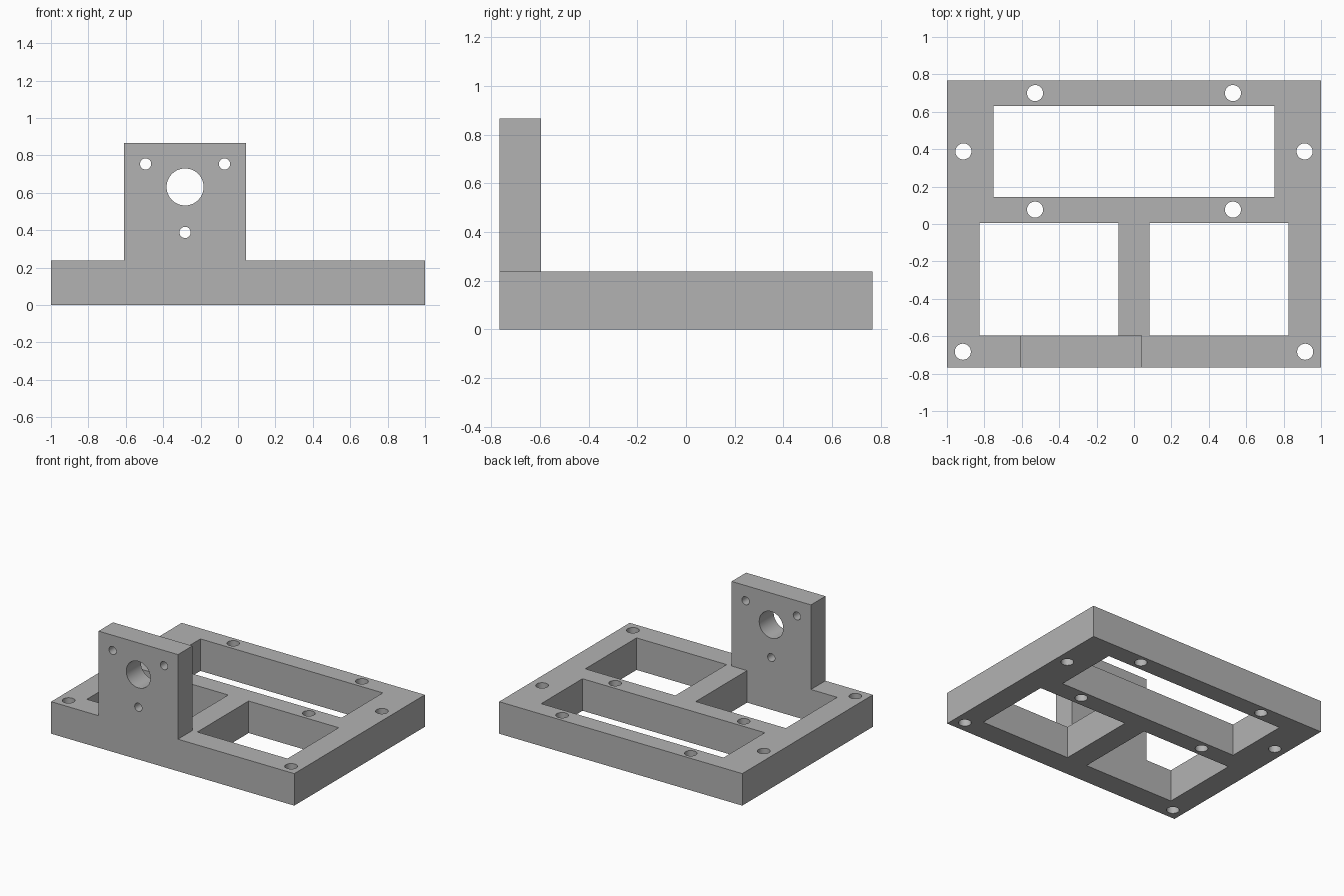
import bpy
import math
from mathutils import Matrix, Vector

cube = bpy.data.objects.get("Cube")
if cube:
    bpy.data.objects.remove(cube, do_unlink=True)

# Main dimensions
HALF_W, HALF_D = 1.0, 0.767
BASE_H, TOP = 0.238, 0.867
PLATE_L, PLATE_R, PLATE_BACK = -0.61, 0.043, -0.597
BORE_X = -0.283
EXTRA = 0.05

grey = bpy.data.materials.new("plain grey")
grey.use_nodes = True
colour = (0.45, 0.45, 0.45, 1)
grey.diffuse_color = colour
grey.node_tree.nodes["Principled BSDF"].inputs["Base Color"].default_value = colour


def box(name, low, high):
    """Box between two corners."""
    low, high = Vector(low), Vector(high)
    bpy.ops.mesh.primitive_cube_add(size=1)
    ob = bpy.context.object
    ob.name = name
    size = high - low
    ob.data.transform(Matrix.Translation((low + high) / 2) @ Matrix.Diagonal((*size, 1)))
    return ob


def rod(name, start, end, radius):
    """Cylinder between two points."""
    start, end = Vector(start), Vector(end)
    axis = end - start
    bpy.ops.mesh.primitive_cylinder_add(radius=radius, depth=axis.length, vertices=48)
    ob = bpy.context.object
    ob.name = name
    turn = axis.to_track_quat("Z", "Y").to_matrix().to_4x4()
    ob.data.transform(Matrix.Translation((start + end) / 2) @ turn)
    return ob


def combine(target, tool, operation):
    """Apply a boolean and discard the tool."""
    tool.hide_render = True
    mod = target.modifiers.new(operation.lower(), "BOOLEAN")
    mod.operation, mod.solver, mod.object = operation, "EXACT", tool
    bpy.context.view_layer.objects.active = target
    bpy.ops.object.modifier_apply(modifier=mod.name)
    bpy.data.objects.remove(tool, do_unlink=True)


# Base frame with its three window openings
frame = box("bracket_frame", (-HALF_W, -HALF_D, 0), (HALF_W, HALF_D, BASE_H))
windows = [
    (-0.75, 0.145, 0.75, 0.63),
    (-0.825, PLATE_BACK, -0.084, 0.005),
    (0.084, PLATE_BACK, 0.825, 0.005),
]
for x0, y0, x1, y1 in windows:
    cutter = box("window_cutter", (x0, y0, -EXTRA), (x1, y1, BASE_H + EXTRA))
    combine(frame, cutter, "DIFFERENCE")

# Vertical screw holes, mirrored left and right
for x, y in [(0.529, 0.70), (0.529, 0.077), (0.912, 0.388), (0.915, -0.683)]:
    for side in (-1, 1):
        cutter = rod("screw_cutter", (side * x, y, -EXTRA),
                     (side * x, y, BASE_H + EXTRA), 0.043)
        combine(frame, cutter, "DIFFERENCE")

# Upright mounting plate, fused to the front rail
plate = box("mounting_plate", (PLATE_L, -HALF_D, BASE_H), (PLATE_R, PLATE_BACK, TOP))
combine(frame, plate, "UNION")

# Large bore and three small holes through the plate
for x, z, r in [(0, 0.631, 0.099), (-0.211, 0.754, 0.03),
                (0.211, 0.754, 0.03), (0, 0.388, 0.03)]:
    cutter = rod("bore_cutter", (BORE_X + x, -HALF_D - EXTRA, z),
                 (BORE_X + x, PLATE_BACK + EXTRA, z), r)
    combine(frame, cutter, "DIFFERENCE")

# Finish: one colour, smooth bores, sharp edges
frame.data.materials.clear()
frame.data.materials.append(grey)
bpy.ops.object.select_all(action="DESELECT")
frame.select_set(True)
bpy.context.view_layer.objects.active = frame
bpy.ops.object.shade_smooth_by_angle(angle=math.radians(30))
